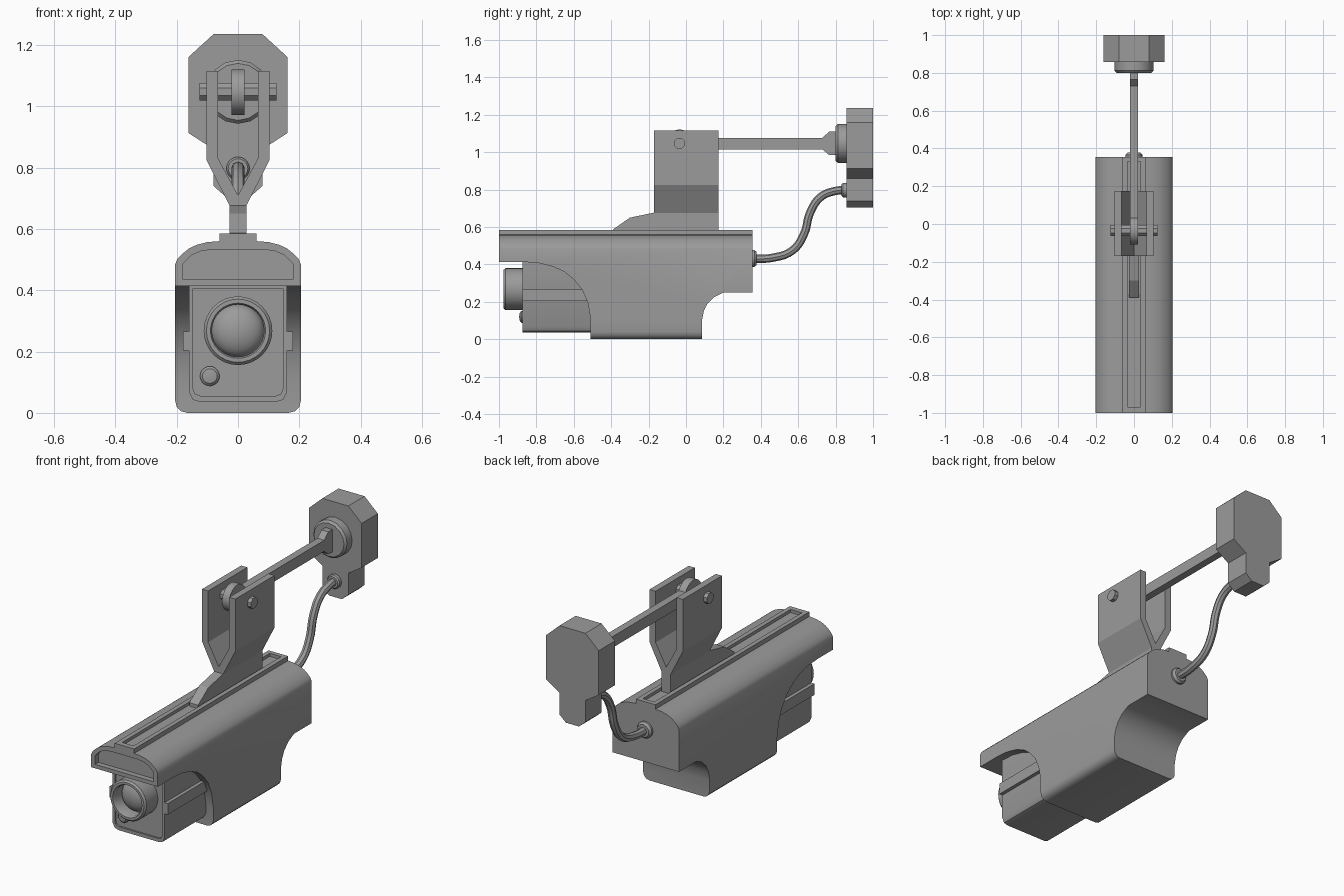
import bpy
import bmesh
import math
from mathutils import Vector

cube = bpy.data.objects.get("Cube")
if cube:
    bpy.data.objects.remove(cube, do_unlink=True)

grey = bpy.data.materials.new("mid grey")
grey.use_nodes = True
GREY = (0.33, 0.33, 0.33, 1)
grey.diffuse_color = GREY
grey.node_tree.nodes["Principled BSDF"].inputs["Base Color"].default_value = GREY


def finish(name, bm, smooth=False):
    """Turn a bmesh into a named, coloured object."""
    bmesh.ops.recalc_face_normals(bm, faces=bm.faces)
    mesh = bpy.data.meshes.new(name)
    bm.to_mesh(mesh)
    bm.free()
    mesh.materials.append(grey)
    obj = bpy.data.objects.new(name, mesh)
    bpy.context.collection.objects.link(obj)
    if smooth:
        shade(obj)
    return obj


def select(obj):
    bpy.ops.object.select_all(action='DESELECT')
    obj.select_set(True)
    bpy.context.view_layer.objects.active = obj


def shade(obj):
    select(obj)
    bpy.ops.object.shade_smooth_by_angle(angle=math.radians(32))


def prism(name, points, axis, start, end):
    """Extrude an outline: (x, z) along y, or (y, z) along x."""
    bm = bmesh.new()
    if axis == 'y':
        verts = [bm.verts.new((a, start, b)) for a, b in points]
        offset = Vector((0, end - start, 0))
    else:
        verts = [bm.verts.new((start, a, b)) for a, b in points]
        offset = Vector((end - start, 0, 0))
    face = bm.faces.new(verts)
    geom = bmesh.ops.extrude_face_region(bm, geom=[face])["geom"]
    bmesh.ops.translate(bm, vec=offset, verts=[v for v in geom if isinstance(v, bmesh.types.BMVert)])
    return finish(name, bm)


def mirrored(half):
    """Complete an outline from its +x half, listed bottom to top."""
    return half + [(-x, z) for x, z in reversed(half) if x > 0]


def box(name, x, y, z):
    return prism(name, [(x[0], z[0]), (x[1], z[0]), (x[1], z[1]), (x[0], z[1])], 'y', *y)


def lathe(name, profile, x, z, steps=32):
    """Revolve (radius, y) points around an axis parallel to y."""
    bm = bmesh.new()
    verts = [bm.verts.new((x + r, y, z)) for r, y in profile]
    edges = [bm.edges.new(pair) for pair in zip(verts, verts[1:])]
    bmesh.ops.spin(bm, geom=verts + edges, cent=(x, 0, z), axis=(0, 1, 0),
                   angle=math.tau, steps=steps, use_merge=True)
    bmesh.ops.remove_doubles(bm, verts=bm.verts, dist=0.0005)
    return finish(name, bm, True)


def cylinder_x(name, radius, x0, x1, y, z, sides):
    turn = math.tau / sides
    ring = [(y + radius * math.cos((i + 0.5) * turn), z + radius * math.sin((i + 0.5) * turn))
            for i in range(sides)]
    return prism(name, ring, 'x', x0, x1)


def boolean(obj, cutter, operation):
    mod = obj.modifiers.new("cut", 'BOOLEAN')
    mod.object, mod.operation, mod.solver = cutter, operation, 'EXACT'
    select(obj)
    bpy.ops.object.modifier_apply(modifier=mod.name)
    bpy.data.objects.remove(cutter, do_unlink=True)


# Housing: cross-section trimmed by a side outline
section = mirrored([(0.165, 0), (0.185, 0.005), (0.2, 0.02), (0.205, 0.04), (0.205, 0.485),
                    (0.197, 0.503), (0.18, 0.52), (0.16, 0.536), (0.135, 0.548),
                    (0.1, 0.557), (0.06, 0.56)])
housing = prism("housing", section, 'y', -1, 0.355)
side = [(-1.1, 0.413), (-0.87, 0.413), (-0.79, 0.408), (-0.71, 0.388), (-0.65, 0.36),
        (-0.6, 0.32), (-0.555, 0.265), (-0.525, 0.195), (-0.51, 0.11), (-0.51, -0.1),
        (0.085, -0.1), (0.085, 0.1), (0.095, 0.15), (0.115, 0.19), (0.15, 0.225),
        (0.2, 0.25), (0.5, 0.25), (0.5, 0.7), (-1.1, 0.7)]
boolean(housing, prism("side_cutter", side, 'x', -0.4, 0.4), 'INTERSECT')
hood_recess = mirrored([(0.18, 0.435), (0.18, 0.485), (0.15, 0.515), (0.12, 0.528), (0.08, 0.533)])
boolean(housing, prism("hood_cutter", hood_recess, 'y', -1.1, -0.97), 'DIFFERENCE')
shade(housing)

# Grooved rail along the top
rail = box("top_rail", (-0.06, 0.06), (-1, 0.355), (0.55, 0.585))
boolean(rail, box("groove_cutter", (-0.035, 0.035), (-0.97, 0.33), (0.568, 0.7)), 'DIFFERENCE')

# Camera body with recessed front and side guides
body = prism("camera_body", mirrored([(0.125, 0.036), (0.147, 0.043), (0.16, 0.068), (0.16, 0.43)]),
             'y', -0.875, -0.45)
face_recess = mirrored([(0.122, 0.055), (0.14, 0.062), (0.147, 0.08), (0.147, 0.405)])
boolean(body, prism("face_cutter", face_recess, 'y', -1, -0.865), 'DIFFERENCE')
shade(body)
for name, s in (("left_guide", 1), ("right_guide", -1)):
    box(name, sorted((s * 0.15, s * 0.18)), (-0.875, -0.45), (0.203, 0.265))

# Lens barrel, domed glass and front knob
lathe("lens_barrel", [(0.112, -0.85), (0.112, -0.965), (0.103, -0.975), (0.09, -0.975),
                      (0.085, -0.965), (0.085, -0.9)], 0, 0.268)
lathe("lens_glass", [(0.086 * math.sin(t * math.pi / 12), -0.89 - 0.05 * math.cos(t * math.pi / 12))
                     for t in range(7)], 0, 0.268)
lathe("front_knob", [(0.032, -0.85), (0.032, -0.88), (0.024, -0.888), (0, -0.892)], -0.092, 0.12, 20)

# Mounting fin and forked bracket
prism("bracket_fin", [(-0.39, 0.56), (0.175, 0.56), (0.175, 0.677), (-0.17, 0.677),
                      (-0.3, 0.65), (-0.39, 0.587)], 'x', -0.027, 0.027)
fork = [(0.027, 0.675), (0.103, 0.825), (0.103, 1.115), (0.065, 1.115), (0.065, 0.83), (0, 0.71)]
prism("forked_bracket", mirrored(fork), 'y', -0.17, 0.175)

# Pivot pin, arm eye and support arm
cylinder_x("pivot_pin", 0.031, -0.125, 0.125, -0.035, 1.047, 8)
eye = cylinder_x("arm_eye", 0.075, -0.021, 0.021, -0.035, 1.046, 24)
shade(eye)
prism("support_arm", [(-0.035, 1.015), (0.73, 1.015), (0.765, 0.985), (0.81, 0.985),
                      (0.81, 1.11), (0.765, 1.11), (0.73, 1.077), (-0.035, 1.077)],
      'x', -0.021, 0.021)

# Wall plate with arm socket
plate = [(0.04, 0.705), (0.08, 0.74), (0.08, 0.86), (0.162, 0.913), (0.162, 1.16), (0.08, 1.235)]
prism("wall_plate", mirrored(plate), 'y', 0.857, 1)
lathe("arm_socket", [(0, 0.8), (0.093, 0.8), (0.104, 0.812), (0.104, 0.87)], 0, 1.047, 16)

# Cable and its collars
curve = bpy.data.curves.new("cable", 'CURVE')
curve.dimensions = '3D'
curve.bevel_depth = 0.022
curve.bevel_resolution = 2
curve.resolution_u = 5
curve.use_fill_caps = True
path = [(0.34, 0.43), (0.46, 0.435), (0.57, 0.475), (0.63, 0.56), (0.665, 0.68),
        (0.72, 0.76), (0.8, 0.793), (0.87, 0.798)]
spline = curve.splines.new('BEZIER')
spline.bezier_points.add(len(path) - 1)
for point, (y, z) in zip(spline.bezier_points, path):
    point.co = (0, y, z)
    point.handle_left_type = point.handle_right_type = 'AUTO'
curve.materials.append(grey)
cable = bpy.data.objects.new("cable", curve)
bpy.context.collection.objects.link(cable)
select(cable)
bpy.ops.object.convert(target='MESH')
shade(bpy.context.object)
lathe("rear_collar", [(0.045, 0.34), (0.045, 0.365), (0.035, 0.378), (0, 0.378)], 0, 0.432, 20)
lathe("wall_collar", [(0, 0.832), (0.032, 0.832), (0.038, 0.84), (0.038, 0.87)], 0, 0.797, 20)
